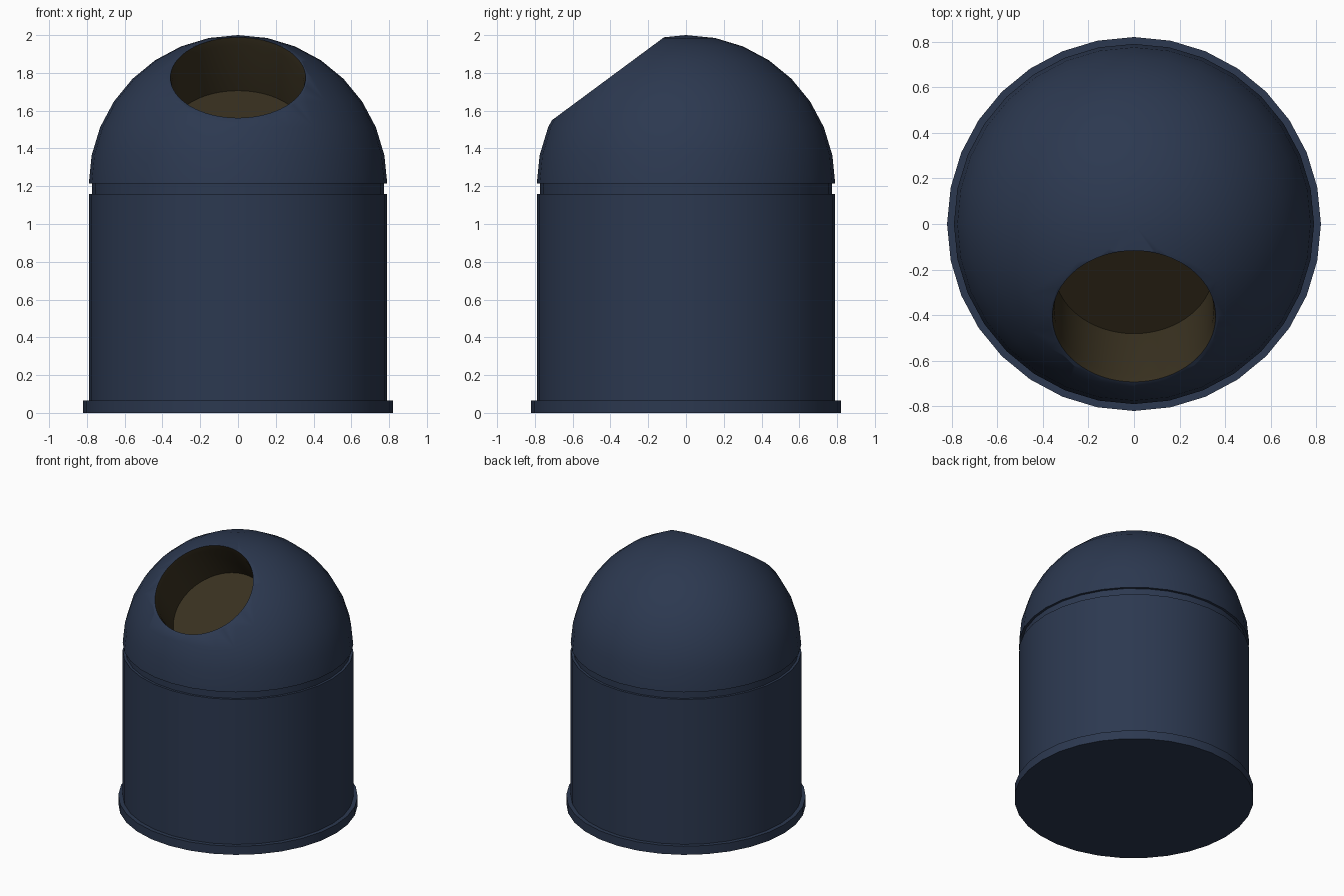
import bpy, bmesh, math
from mathutils import Vector, Matrix

if "Cube" in bpy.data.objects:
    bpy.data.objects.remove(bpy.data.objects["Cube"])


def material(name, rgb):
    m = bpy.data.materials.new(name)
    m.diffuse_color = (*rgb, 1)
    m.use_nodes = True
    m.node_tree.nodes["Principled BSDF"].inputs["Base Color"].default_value = m.diffuse_color
    return m


blue = material("dark_blue", (0.025, 0.04, 0.08))
brown = material("dark_brown", (0.04, 0.03, 0.014))


def lathe(name, profile, sides, mat):
    """Spin (radius, height) points around z into a closed solid."""
    bm = bmesh.new()
    verts = [bm.verts.new((r, 0, z)) for r, z in profile]
    edges = [bm.edges.new(p) for p in zip(verts, verts[1:])]
    bmesh.ops.spin(bm, geom=verts + edges, cent=(0, 0, 0), axis=(0, 0, 1),
                   angle=2 * math.pi, steps=sides, use_merge=True)
    bmesh.ops.remove_doubles(bm, verts=bm.verts, dist=1e-4)
    bmesh.ops.recalc_face_normals(bm, faces=bm.faces)
    me = bpy.data.meshes.new(name)
    bm.to_mesh(me)
    bm.free()
    ob = bpy.data.objects.new(name, me)
    bpy.context.collection.objects.link(ob)
    me.materials.append(mat)
    return ob


def smooth(ob):
    bpy.ops.object.select_all(action='DESELECT')
    ob.select_set(True)
    bpy.context.view_layer.objects.active = ob
    bpy.ops.object.shade_smooth_by_angle(angle=math.radians(30))


# Bin body: foot ring, wall and recessed neck
body = lathe("bin_body", [(0, 0), (0.82, 0), (0.82, 0.065), (0.79, 0.065),
                          (0.79, 1.16), (0.772, 1.16), (0.772, 1.215), (0, 1.215)], 32, blue)
smooth(body)

# Domed lid
R, Z0 = 0.79, 1.21
arc = [(R * math.cos(a), Z0 + R * math.sin(a))
       for a in (math.radians(11.25 * i) for i in range(1, 8))]
lid = lathe("dome_lid", [(0, 1.215), (R, 1.215)] + arc + [(0, Z0 + R)], 32, blue)

# Cutter: slices a tilted flat and sinks a blind round opening below it
DEPTH = 0.345
cutter = lathe("opening_cutter", [(0, -DEPTH), (0.35, -DEPTH), (0.35, -0.045), (0.358, 0),
                                  (0.6, 0), (0.6, 0.5), (0, 0.5)], 64, blue)
axis = Vector((0, -0.595, 0.804)).normalized()
centre = Vector((0, -0.405, 1.775))
cutter.matrix_world = (Matrix.Translation(centre)
                       @ Vector((0, 0, 1)).rotation_difference(axis).to_matrix().to_4x4())
cutter.hide_render = True
mod = lid.modifiers.new("opening", 'BOOLEAN')
mod.operation, mod.solver, mod.object = 'DIFFERENCE', 'EXACT', cutter
bpy.context.view_layer.objects.active = lid
bpy.ops.object.modifier_apply(modifier=mod.name)
bpy.data.objects.remove(cutter)

# Brown inside of the opening
lid.data.materials.clear()
lid.data.materials.append(blue)
lid.data.materials.append(brown)
for f in lid.data.polygons:
    rel = f.center - centre
    depth = rel.dot(axis)
    radial = (rel - axis * depth).length
    f.material_index = int(-DEPTH - 0.01 < depth < -0.01 and radial < 0.365)
smooth(lid)
